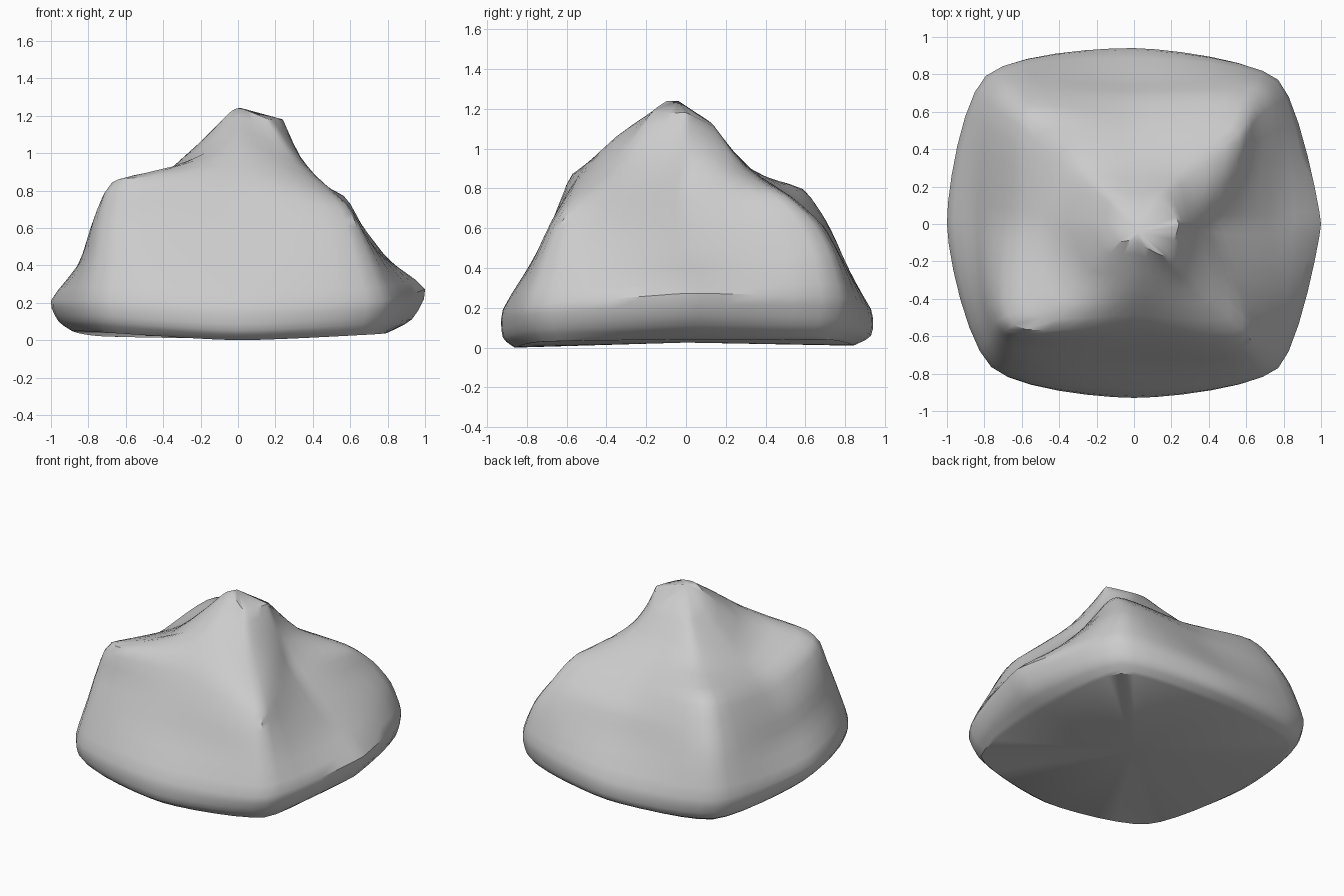
import bpy, bmesh, math
from mathutils import Vector

if "Cube" in bpy.data.objects:
    bpy.data.objects.remove(bpy.data.objects["Cube"])

# Side profiles (radius, height, optional twist in degrees) from foot to summit,
# every 45 degrees starting at +x
PROFILES = [
    [(.80, .05), (.93, .12), (1.0, .28), (.78, .45), (.59, .62), (.42, .80), (.32, 1.0), (.24, 1.18)],
    [(.99, .05), (1.06, .12), (1.09, .26), (1.02, .47), (.90, .63), (.74, .77, -4), (.41, .90), (.20, 1.11)],
    [(.84, .02), (.93, .07), (.93, .20), (.77, .45), (.68, .61), (.53, .76), (.31, .91), (.11, 1.14)],
    [(1.02, .03), (1.09, .08), (1.12, .21), (1.03, .48), (.93, .65), (.80, .80), (.45, .88), (.18, 1.08)],
    [(.89, .06), (.96, .11), (1.0, .22), (.86, .40), (.78, .56), (.65, .73), (.43, .86), (.15, 1.10)],
    [(1.00, .05), (1.06, .11), (1.08, .22), (1.00, .47, -2), (.93, .67, -5), (.84, .86, -5), (.45, .93), (.13, 1.17)],
    [(.86, .01), (.92, .06), (.92, .20), (.76, .46), (.66, .66), (.54, .87), (.35, 1.06), (.09, 1.24)],
    [(1.01, .04), (1.06, .10), (1.09, .22), (.98, .46), (.90, .61), (.80, .73, 1), (.47, .94), (.24, 1.18)],
]
# How round each side is across the rings; the right side is more pointed
ROUND = [.10, .34, .36, .38, .34, .38, .36, .34]


def spline(pts, steps, closed, rounding):
    """Smooth curve through the given points."""
    n, out = len(pts), []
    get = lambda i: pts[i % n] if closed else pts[max(0, min(n - 1, i))]
    for i in range(n if closed else n - 1):
        a, b = get(i), get(i + 1)
        ta = (b - get(i - 1)) * rounding[i]
        tb = (get(i + 2) - a) * rounding[(i + 1) % n]
        for s in range(steps):
            t = s / steps
            out.append(a * (2*t**3 - 3*t**2 + 1) + ta * (t**3 - 2*t**2 + t)
                       + b * (3*t**2 - 2*t**3) + tb * (t**3 - t**2))
    if not closed:
        out.append(pts[-1].copy())
    return out


# Profiles in space, then closed rings across them
columns = []
for k, prof in enumerate(PROFILES):
    pts = []
    for r, z, *twist in prof:
        a = math.radians(45 * k + sum(twist))
        pts.append(Vector((r * math.cos(a), r * math.sin(a), z)))
    columns.append(spline(pts, 3, False, [.34] * len(pts)))
rings = [spline([c[j] for c in columns], 6, True, ROUND) for j in range(len(columns[0]))]

# Skin the rings and cap both ends
bm = bmesh.new()
loops = [[bm.verts.new(p) for p in ring] for ring in rings]
n = len(loops[0])
for lo, hi in zip(loops, loops[1:]):
    for i in range(n):
        bm.faces.new((lo[i], lo[(i + 1) % n], hi[(i + 1) % n], hi[i]))
summit = bm.verts.new((0.02, -0.04, 1.24))
base = bm.verts.new((0, 0, 0.035))
for i in range(n):
    bm.faces.new((loops[-1][i], loops[-1][(i + 1) % n], summit))
    bm.faces.new((loops[0][(i + 1) % n], loops[0][i], base))
low = min(v.co.z for v in bm.verts)
for v in bm.verts:
    v.co.z -= low * max(0, 1 - v.co.z)
bmesh.ops.recalc_face_normals(bm, faces=bm.faces)

mesh = bpy.data.meshes.new("boulder")
bm.to_mesh(mesh)
bm.free()
boulder = bpy.data.objects.new("boulder", mesh)
bpy.context.collection.objects.link(boulder)
bpy.context.view_layer.objects.active = boulder
boulder.select_set(True)
bpy.ops.object.shade_smooth_by_angle(angle=math.radians(40))
